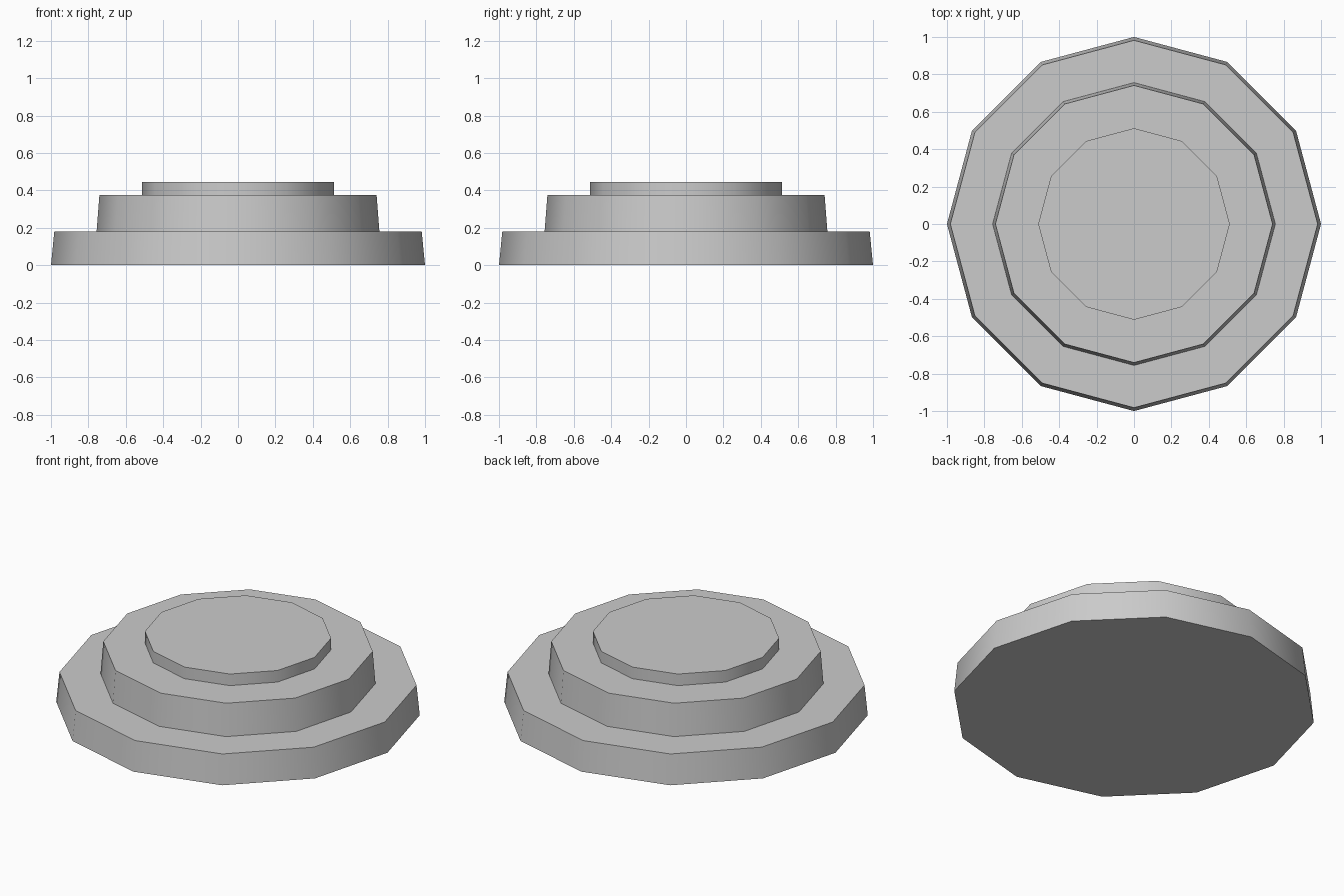
import bpy
import math

default_cube = bpy.data.objects.get("Cube")
if default_cube:
    bpy.data.objects.remove(default_cube, do_unlink=True)

SIDES = 12

# One plain grey for every tier
grey = bpy.data.materials.new("plain grey")
grey.use_nodes = True
colour = (0.6, 0.6, 0.6, 1)
grey.diffuse_color = colour
grey.node_tree.nodes["Principled BSDF"].inputs["Base Color"].default_value = colour


def add_tier(name, bottom_radius, top_radius, bottom, top):
    """Twelve-sided tapered disc with smooth walls and crisp rims."""
    bpy.ops.mesh.primitive_cone_add(
        vertices=SIDES, radius1=bottom_radius, radius2=top_radius,
        depth=top - bottom, location=(0, 0, (bottom + top) / 2))
    tier = bpy.context.object
    tier.name = name
    tier.data.materials.append(grey)
    bpy.ops.object.shade_smooth_by_angle(angle=math.radians(45))
    return tier


# Stacked tiers, widest at the bottom
add_tier("base_tier", 1.0, 0.982, 0, 0.181)
add_tier("middle_tier", 0.756, 0.741, 0.181, 0.376)
add_tier("top_disc", 0.512, 0.512, 0.376, 0.446)
